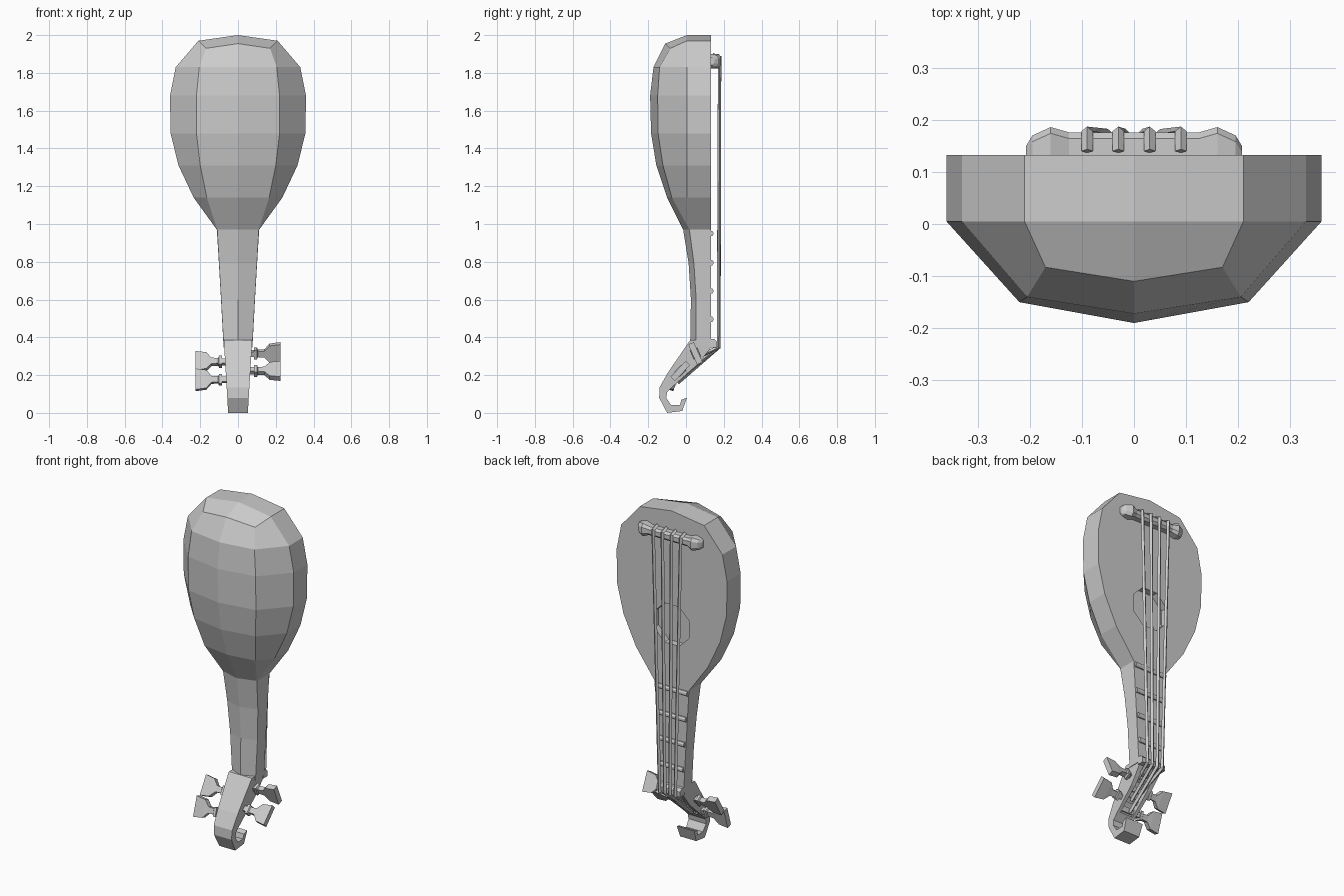
import bpy, bmesh, math
from mathutils import Vector

if "Cube" in bpy.data.objects:
    bpy.data.objects.remove(bpy.data.objects["Cube"])


def finish(bm, name):
    bmesh.ops.remove_doubles(bm, verts=bm.verts, dist=0.0005)
    bmesh.ops.recalc_face_normals(bm, faces=bm.faces)
    me = bpy.data.meshes.new(name)
    bm.to_mesh(me)
    bm.free()
    ob = bpy.data.objects.new(name, me)
    bpy.context.collection.objects.link(ob)
    return ob


def loft(name, rings, cap_start=True, cap_end=True):
    bm = bmesh.new()
    vs = [[bm.verts.new(p) for p in r] for r in rings]
    n = len(rings[0])
    for a, b in zip(vs, vs[1:]):
        for i in range(n):
            j = (i + 1) % n
            bm.faces.new((a[i], a[j], b[j], b[i]))
    if cap_start:
        bm.faces.new(vs[0])
    if cap_end:
        bm.faces.new(vs[-1])
    return bm if name is None else finish(bm, name)


def extrude_yz(name, pts, width):
    return loft(name, [[(s * width(z), y, z) for y, z in pts] for s in (-1, 1)])


def cut(ob, cutter):
    cutter.hide_render = True
    m = ob.modifiers.new("cut", 'BOOLEAN')
    m.operation, m.solver, m.object = 'DIFFERENCE', 'EXACT', cutter
    bpy.context.view_layer.objects.active = ob
    bpy.ops.object.modifier_apply(modifier=m.name)
    bpy.data.objects.remove(cutter)


def neck_w(z):
    return 0.052 + 0.06 * z


FACE = 0.132

# Rounded bowl and neck in one loft: z, half width, side y, inner x, inner y, back y
sections = [
    (1.83, 0.33, 0.005, 0.205, -0.14, -0.172),
    (1.68, 0.36, 0.005, 0.22, -0.15, -0.19),
    (1.48, 0.357, 0.005, 0.22, -0.148, -0.185),
    (1.31, 0.315, 0.005, 0.20, -0.122, -0.157),
    (1.14, 0.235, 0.005, 0.165, -0.075, -0.10),
    (0.97, 0.112, 0.025, 0.11, 0.018, -0.015),
    (0.79, 0.101, 0.044, 0.10, 0.042, 0.014),
    (0.60, 0.090, 0.056, 0.089, 0.054, 0.026),
    (0.36, 0.077, 0.056, 0.076, 0.054, 0.022)]


def ring(half):
    return half + [(-x, y, z) for x, y, z in half[-2:0:-1]]


top = ring([(0, FACE, 2.0), (0.21, FACE, 1.97), (0.21, 0.005, 1.97),
            (0.17, -0.083, 1.93), (0, -0.11, 1.955)])
rings = [top] + [ring([(0, FACE, z), (w, FACE, z), (w, ys, z), (xi, yi, z), (0, yc, z)])
                 for z, w, ys, xi, yi, yc in sections]
bm = loft(None, rings, cap_start=False)
bm.verts.ensure_lookup_table()
v = bm.verts
mid = bm.verts.new((0, 0.005, 2.0))
bm.verts.ensure_lookup_table()
for q in ((0, 1, 2), (2, 3, 4), (4, 5, 6), (6, 7, 0)):
    bm.faces.new([v[i] for i in q] + [mid])
body = finish(bm, "body_and_neck")

# Recessed octagonal sound hole
hole = loft("hole_cutter", [[(0.125 * math.cos(math.pi * (k + .5) / 4), y,
                              1.33 + 0.125 * math.sin(math.pi * (k + .5) / 4))
                             for k in range(8)] for y in (0.09, 0.2)])
cut(body, hole)

# Bent pegbox with hooked end and string slot
head = extrude_yz("pegbox", [
    (0.022, 0.385), (-0.095, 0.215), (-0.14, 0.135), (-0.142, 0.08), (-0.10, 0.0),
    (-0.02, 0.01), (0.005, 0.08), (-0.025, 0.07), (-0.032, 0.042), (-0.08, 0.042),
    (-0.105, 0.08), (-0.10, 0.11), (-0.07, 0.14), (0.06, 0.255), (FACE, 0.345),
    (FACE, 0.385)], neck_w)
slot = extrude_yz("slot_cutter", [(0.05, 0.33), (-0.078, 0.185), (-0.055, 0.13),
                                  (0.0, 0.12), (0.14, 0.26), (0.1, 0.33)], lambda z: 0.042)
cut(head, slot)

# Tuning pegs: side, axis y, axis z, direction of the flat head
pegs = [(1, 0.05, 0.315, (-0.4, 0.92)), (1, -0.03, 0.222, (0.72, 0.75)),
        (-1, 0.008, 0.27, (0.5, 0.85)), (-1, -0.065, 0.175, (0.3, 0.95))]
peg_profile = [(-0.05, 0.014, 0.014), (0.085, 0.014, 0.014), (0.085, 0.026, 0.02),
               (0.10, 0.026, 0.02), (0.105, 0.016, 0.014), (0.14, 0.018, 0.014),
               (0.168, 0.05, 0.016), (0.225, 0.058, 0.016)]
for i, (s, y, z, d) in enumerate(pegs):
    u = Vector((0, d[0], d[1])).normalized()
    w = Vector((0, -u.z, u.y))
    loft(f"tuning_peg_{i + 1}",
         [[Vector((s * (x if x > 0 else -0.05), y, z)) + a * h * u + b * t * w
           for a, b in ((1, 1), (1, -1), (-1, -1), (-1, 1))] for x, h, t in peg_profile])

# Frets and nut
for i, z in enumerate((0.95, 0.795, 0.645, 0.495)):
    extrude_yz(f"fret_{i + 1}", [(0.125, z - .014), (0.139, z - .014), (0.145, z - .005),
                                 (0.145, z + .005), (0.139, z + .014), (0.125, z + .014)],
               lambda q: neck_w(z) - 0.004)
extrude_yz("nut", [(0.125, 0.345), (0.165, 0.345), (0.165, 0.375), (0.15, 0.39),
                   (0.125, 0.39)], lambda q: 0.078)

# Bridge with knobbed ends
half = [(0.125, 0.176, 0.025), (0.16, 0.186, 0.038), (0.195, 0.17, 0.03), (0.207, 0.15, 0.02)]
stations = [(-x, t, h) for x, t, h in half[::-1]] + half
loft("bridge", [[(x, y, 1.862 + k * h) for y, k in
                 ((0.13, -1), (t - .012, -1), (t, -.5), (t, .5), (t - .012, 1), (0.13, 1))]
                for x, t, h in stations])

# Four strings from the bridge over the nut to the pegs
order = [3, 2, 1, 0]
for i in range(4):
    k = i - 1.5
    s, py, pz, _ = pegs[(2, 3, 1, 0)[i]]
    path = [(k * .06, 0.14, 1.895), (k * .06, 0.178, 1.882), (k * .034, 0.173, 0.348),
            (k * .02, py + 0.02, pz - 0.015)]
    cu = bpy.data.curves.new(f"string_{i + 1}", 'CURVE')
    cu.dimensions = '3D'
    cu.bevel_depth, cu.bevel_resolution, cu.use_fill_caps = 0.011, 0, True
    sp = cu.splines.new('POLY')
    sp.points.add(len(path) - 1)
    sp.use_smooth = False
    for p, co in zip(sp.points, path):
        p.co = (*co, 1)
    ob = bpy.data.objects.new(f"string_{i + 1}", cu)
    bpy.context.collection.objects.link(ob)
    bpy.ops.object.select_all(action='DESELECT')
    ob.select_set(True)
    bpy.context.view_layer.objects.active = ob
    bpy.ops.object.convert(target='MESH')
